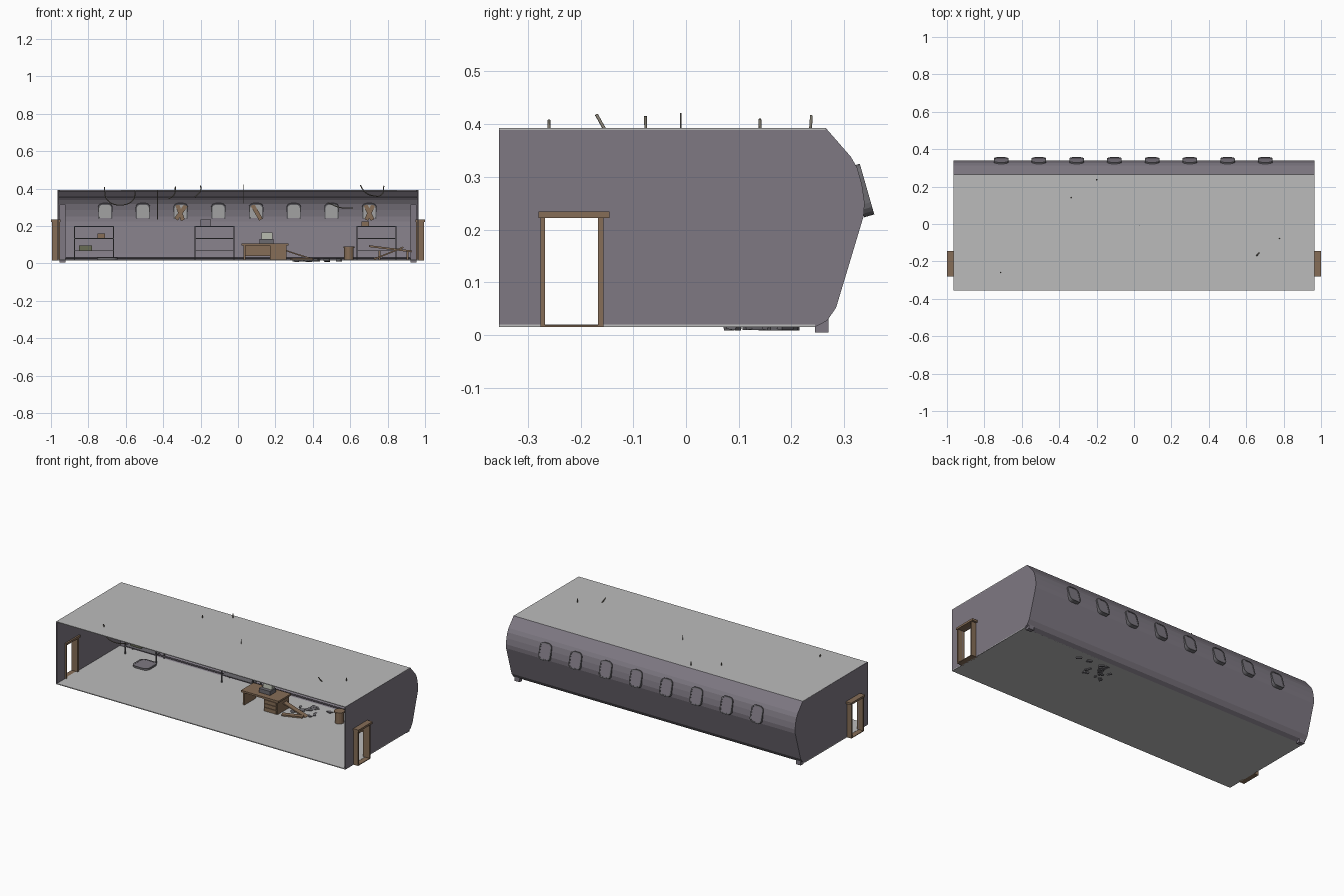
import bpy, bmesh, math, random
from mathutils import Matrix, Vector

random.seed(4)
if "Cube" in bpy.data.objects:
    bpy.data.objects.remove(bpy.data.objects["Cube"])


def material(name, rgb):
    m = bpy.data.materials.new(name)
    m.use_nodes = True
    m.diffuse_color = (*rgb, 1)
    m.node_tree.nodes["Principled BSDF"].inputs["Base Color"].default_value = (*rgb, 1)
    return m


GREY = material("pale grey", (0.5, 0.5, 0.5))
WALL = material("dusty purple", (0.21, 0.19, 0.225))
WOOD = material("brown wood", (0.24, 0.155, 0.095))
FRAME = material("dark frame", (0.15, 0.145, 0.16))
WIRE = material("drab cable", (0.22, 0.2, 0.16))
CREAM = material("machine green grey", (0.4, 0.42, 0.36))
OLIVE = material("olive box", (0.14, 0.15, 0.09))


def finish(name, bm, mat):
    bmesh.ops.recalc_face_normals(bm, faces=bm.faces)
    me = bpy.data.meshes.new(name)
    bm.to_mesh(me)
    bm.free()
    ob = bpy.data.objects.new(name, me)
    bpy.context.collection.objects.link(ob)
    me.materials.append(mat)
    return ob


def boxes(name, spans, mat, rot=None):
    """One object of boxes, each (x0, x1, y0, y1, z0, z1); rot is (axis, degrees) about its centre."""
    bm = bmesh.new()
    for x0, x1, y0, y1, z0, z1 in spans:
        m = Matrix.Translation(((x0 + x1) / 2, (y0 + y1) / 2, (z0 + z1) / 2))
        if rot:
            m = m @ Matrix.Rotation(math.radians(rot[1]), 4, rot[0])
        m = m @ Matrix.Diagonal((x1 - x0, y1 - y0, z1 - z0, 1))
        bmesh.ops.create_cube(bm, size=1, matrix=m)
    return finish(name, bm, mat)


def extrude(name, ring, step, mat):
    """Prism from a closed ring of points."""
    bm = bmesh.new()
    face = bm.faces.new([bm.verts.new(p) for p in ring])
    geo = bmesh.ops.extrude_face_region(bm, geom=[face])["geom"]
    bmesh.ops.translate(bm, vec=step, verts=[v for v in geo if isinstance(v, bmesh.types.BMVert)])
    return finish(name, bm, mat)


def tube(name, pts, r, mat, smooth=False):
    cu = bpy.data.curves.new(name, "CURVE")
    cu.dimensions = "3D"
    cu.bevel_depth, cu.bevel_resolution, cu.use_fill_caps = r, 1, True
    sp = cu.splines.new("BEZIER" if smooth else "POLY")
    target = sp.bezier_points if smooth else sp.points
    target.add(len(pts) - 1)
    for p, co in zip(target, pts):
        if smooth:
            p.co = co
            p.handle_left_type = p.handle_right_type = "AUTO"
        else:
            p.co = (*co, 1)
    cu.resolution_u = 5
    ob = bpy.data.objects.new(name, cu)
    bpy.context.collection.objects.link(ob)
    cu.materials.append(mat)
    return ob


# Shell: flat floor and ceiling, bulging rear wall
HALF, FRONT = 0.965, -0.355
rear = [(0.245, 0.015), (0.268, 0.027), (0.285, 0.052), (0.337, 0.225), (0.339, 0.25),
        (0.334, 0.285), (0.325, 0.317), (0.313, 0.338), (0.265, 0.393)]
boxes("floor", [(-HALF, HALF, FRONT, 0.245, 0.015, 0.02)], GREY)
boxes("ceiling", [(-HALF, HALF, FRONT, 0.265, 0.389, 0.393)], GREY)
inner = [(y - 0.004, z) for y, z in reversed(rear)]
extrude("rear_wall", [(-HALF, y, z) for y, z in rear + inner], (2 * HALF, 0, 0), WALL)

# End walls with a doorway cut through, each with a deep wooden door frame
for s, side in ((1, "left"), (-1, "right")):
    ring = [(s * HALF, y, z) for y, z in [(FRONT, 0.015)] + rear + [(FRONT, 0.393)]]
    wall = extrude(side + "_end_wall", ring, (-s * 0.005, 0, 0), WALL)
    cut = boxes(side + "_door_cutter", [(s * HALF - 0.1, s * HALF + 0.1, -0.268, -0.166, 0.018, 0.222)], WALL)
    cut.hide_render = True
    cut.hide_viewport = True
    cut.display_type = "WIRE"
    mod = wall.modifiers.new("doorway", "BOOLEAN")
    mod.operation, mod.solver, mod.object = "DIFFERENCE", "EXACT", cut
    a, b = sorted((s * 0.953, s * 0.995))
    c, d = sorted((s * 0.95, s * 1.0))
    boxes(side + "_door_frame", [(a, b, -0.276, -0.268, 0.015, 0.224), (a, b, -0.167, -0.157, 0.015, 0.224),
                                 (a, b, -0.27, -0.16, 0.015, 0.019), (c, d, -0.28, -0.145, 0.222, 0.234)], WOOD)
    # Rear corner post
    a, b = sorted((s * 0.922, s * 0.955))
    boxes(side + "_corner_post", [(a, b, 0.245, 0.27, 0.005, 0.315)], WALL)

# Rails along the rear wall
for name, y, z in (("upper_rail", 0.29, 0.353), ("lower_rail", 0.25, 0.03), ("ceiling_rail", 0.255, 0.385)):
    tube(name, [(-0.955, y, z), (0.955, y, z)], 0.004, WALL)


def rounded(w, h, r, n=4):
    pts = []
    for k, (sx, sz) in enumerate(((1, 1), (-1, 1), (-1, -1), (1, -1))):
        for i in range(n + 1):
            t = math.pi / 2 * (k + i / n)
            pts.append((sx * (w / 2 - r) + r * math.cos(t), sz * (h / 2 - r) + r * math.sin(t)))
    return pts


def window(name, m):
    """Rounded frame with a pale pane inside and a shutter outside."""
    out, inn = rounded(0.078, 0.1, 0.024), rounded(0.064, 0.086, 0.018)
    bm = bmesh.new()
    loops = [[bm.verts.new((x, y, z)) for x, z in pts]
             for pts, y in ((out, -0.01), (out, 0.01), (inn, 0.01), (inn, -0.01))]
    n = len(out)
    for k in range(4):
        p, q = loops[k], loops[(k + 1) % 4]
        for i in range(n):
            bm.faces.new((p[i], p[(i + 1) % n], q[(i + 1) % n], q[i]))
    parts = [finish(name + "_frame", bm, FRAME)]
    for part, y, mat in (("pane", -0.008, GREY), ("shutter", 0.006, WALL)):
        parts.append(extrude(f"{name}_{part}", [(x, y, z) for x, z in inn], (0, 0.002, 0), mat))
    for ob in parts:
        ob.matrix_world = m


for i in range(8):
    x = -0.71 + i * 0.2017
    window(f"window_{i + 1}", Matrix.Translation((x, 0.334, 0.274)) @ Matrix.Rotation(math.radians(16), 4, "X"))
# Fallen window lying on the floor
window("fallen_window", Matrix.Translation((-0.7, 0.11, 0.026)) @ Matrix.Rotation(math.pi / 2, 4, "X")
       @ Matrix.Diagonal((1.4, 0.5, 1.1, 1)))

# Boards nailed over three windows
for i, (x, tilt) in enumerate(((-0.305, 35), (-0.31, -20), (0.1, -30), (0.705, 25), (0.7, -25))):
    boxes(f"window_board_{i + 1}", [(x - 0.011, x + 0.011, 0.314, 0.319, 0.228, 0.318)], WOOD, ("Y", tilt))

# Shelving units
for i, x in enumerate((-0.77, -0.125, 0.74)):
    w = 0.104
    spans = [(x + s * w - 0.003, x + s * w + 0.003, y, y + 0.006, 0.02, 0.2) for s in (-1, 1) for y in (0.17, 0.244)]
    spans += [(x - w, x + w, 0.17, 0.25, z, z + 0.005) for z in (0.065, 0.13, 0.195)]
    boxes(f"shelf_unit_{i + 1}", spans, FRAME)
boxes("shelf_carton_low", [(-0.85, -0.78, 0.19, 0.23, 0.07, 0.095)], OLIVE)
boxes("shelf_carton_mid", [(-0.75, -0.71, 0.19, 0.23, 0.135, 0.16)], WOOD)
boxes("shelf_top_case", [(-0.2, -0.145, 0.19, 0.24, 0.2, 0.235)], WALL)
boxes("shelf_top_carton", [(0.66, 0.7, 0.19, 0.23, 0.2, 0.225)], WOOD)

# Desk with drawers and an old machine on it
boxes("desk", [(0.02, 0.27, 0, 0.12, 0.095, 0.106), (0.03, 0.04, 0.005, 0.115, 0.02, 0.095),
               (0.17, 0.26, 0.005, 0.115, 0.02, 0.095), (0.04, 0.17, 0.105, 0.112, 0.04, 0.095)], WOOD)
boxes("desk_drawers", [(0.176, 0.254, 0.001, 0.006, z, z + 0.019) for z in (0.025, 0.048, 0.071)], WOOD)
boxes("machine_base", [(0.115, 0.19, 0.035, 0.09, 0.106, 0.13)], FRAME)
boxes("machine_body", [(0.125, 0.185, 0.06, 0.09, 0.125, 0.162)], CREAM, ("X", -15))

# Fallen planks, stool and collapsed table
boxes("leaning_plank", [(0.255, 0.41, 0.06, 0.09, 0.04, 0.047)], WOOD, ("Y", 18))
boxes("fallen_plank", [(0.28, 0.4, 0.02, 0.05, 0.022, 0.03)], WOOD, ("Z", 20))
bm = bmesh.new()
for r, z, h in ((0.025, 0.052, 0.064), (0.03, 0.086, 0.008)):
    bmesh.ops.create_cone(bm, cap_ends=True, segments=12, radius1=r, radius2=r, depth=h,
                          matrix=Matrix.Translation((0.593, 0.12, z)))
finish("stool", bm, WOOD)
boxes("collapsed_table_top", [(0.7, 0.93, 0.06, 0.17, 0.073, 0.083)], WOOD, ("Y", 7))
boxes("table_legs", [(x, x + 0.012, y, y + 0.012, 0.02, 0.07) for x in (0.75, 0.9) for y in (0.07, 0.15)], WOOD)
boxes("table_loose_board", [(0.72, 0.89, 0.04, 0.06, 0.05, 0.058)], WOOD, ("Y", -22))

# Rubble, partly sunk through the floor
bm = bmesh.new()
for i in range(16):
    m = (Matrix.Translation((random.uniform(0.28, 0.56), random.uniform(0.08, 0.21), 0.017))
         @ Matrix.Rotation(random.uniform(0, 3), 4, "Z") @ Matrix.Rotation(0.15, 4, "X")
         @ Matrix.Diagonal((random.uniform(0.012, 0.035), random.uniform(0.01, 0.025), 0.014, 1)))
    bmesh.ops.create_cube(bm, size=1, matrix=m)
finish("rubble", bm, FRAME)

# Cables hanging from the ceiling, their ends poking through it
cables = [[(-0.715, -0.26, 0.408), (-0.7, -0.26, 0.34), (-0.63, -0.25, 0.312), (-0.56, -0.24, 0.34), (-0.55, -0.24, 0.388)],
          [(0.655, -0.17, 0.418), (0.675, -0.15, 0.385), (0.72, -0.12, 0.362), (0.77, -0.08, 0.37), (0.78, -0.077, 0.415)],
          [(-0.335, 0.14, 0.41), (-0.34, 0.142, 0.37), (-0.37, 0.145, 0.345)],
          [(-0.2, 0.238, 0.417), (-0.2, 0.236, 0.39), (-0.23, 0.23, 0.355)],
          [(0.48, 0.1, 0.325), (0.54, 0.1, 0.3), (0.615, 0.1, 0.295)]]
for i, pts in enumerate(cables):
    tube(f"cable_{i + 1}", pts, 0.003, WIRE, True)
tube("hanging_cord_1", [(-0.43, 0.05, 0.39), (-0.43, 0.05, 0.235)], 0.002, WIRE)
tube("hanging_cord_2", [(0.03, -0.01, 0.421), (0.03, -0.01, 0.32)], 0.0015, WIRE)
